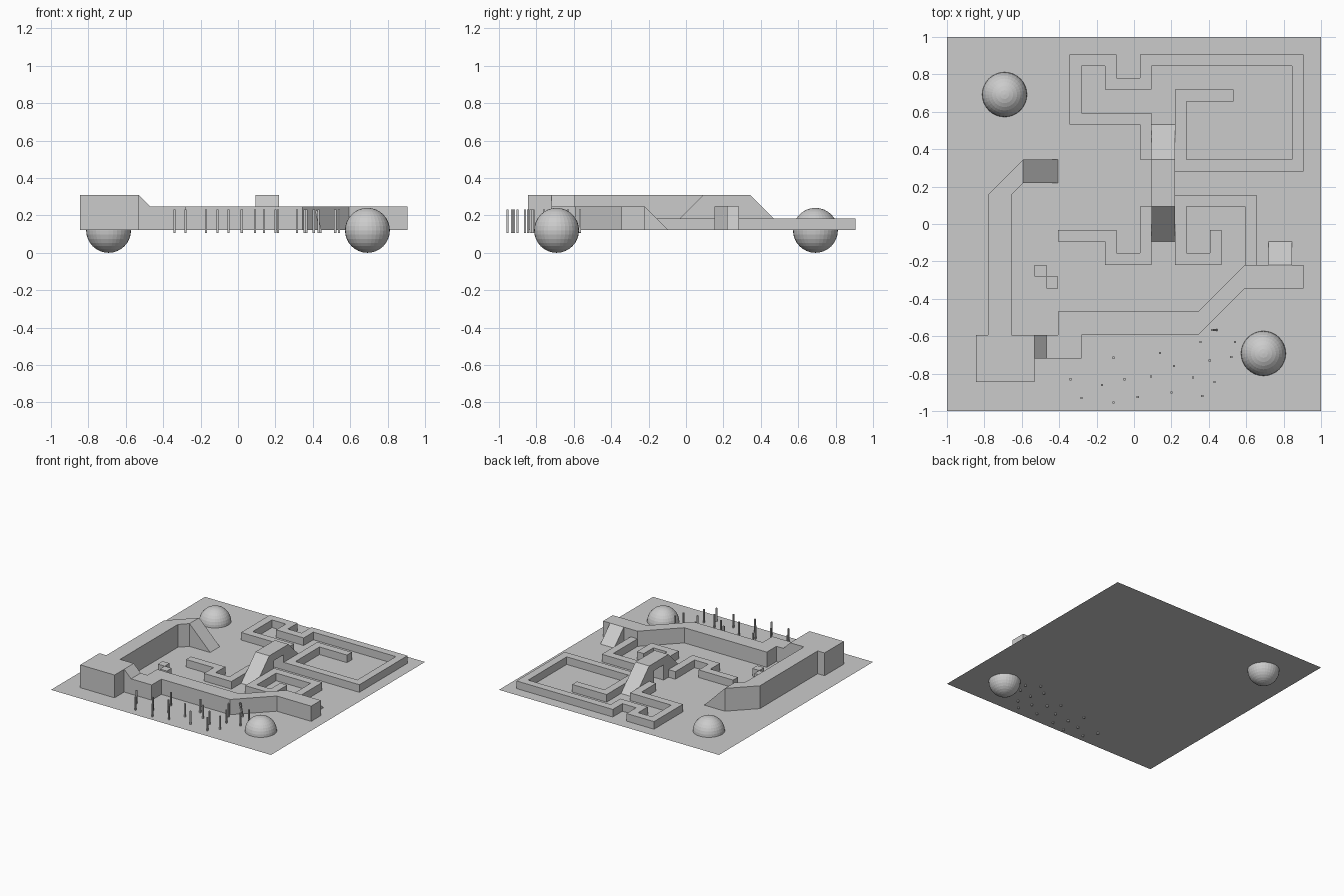
import bpy, bmesh, math
from mathutils import Vector

if "Cube" in bpy.data.objects:
    bpy.data.objects.remove(bpy.data.objects["Cube"])

U = 1 / 16          # layout grid cell
Z0 = 0.122          # ground level

stone = bpy.data.materials.new("plain grey")
stone.diffuse_color = (0.6, 0.6, 0.6, 1)
stone.use_nodes = True
stone.node_tree.nodes["Principled BSDF"].inputs["Base Color"].default_value = stone.diffuse_color


def finish(bm, name):
    bmesh.ops.recalc_face_normals(bm, faces=bm.faces)
    me = bpy.data.meshes.new(name)
    bm.to_mesh(me)
    bm.free()
    me.materials.append(stone)
    ob = bpy.data.objects.new(name, me)
    bpy.context.collection.objects.link(ob)
    return ob


def prism(name, pts, lo, hi, axis="z"):
    """Extrude a closed outline (grid units) along an axis from lo to hi."""
    def place(p, h):
        v = {"x": (h, p[0], p[1]), "y": (p[0], h, p[1]), "z": (p[0], p[1], h)}[axis]
        return Vector(v) * U + Vector((0, 0, Z0))
    bm = bmesh.new()
    a = [bm.verts.new(place(p, lo)) for p in pts]
    b = [bm.verts.new(place(p, hi)) for p in pts]
    bm.faces.new(a)
    bm.faces.new(b)
    n = len(pts)
    for i in range(n):
        j = (i + 1) % n
        bm.faces.new((a[i], a[j], b[j], b[i]))
    bmesh.ops.recalc_face_normals(bm, faces=bm.faces)
    # drop the faces lying on the ground
    under = [f for f in bm.faces if all(abs(v.co.z - Z0) < 1e-5 for v in f.verts)]
    bmesh.ops.delete(bm, geom=under, context="FACES")
    return finish(bm, name)


def ribbon(name, path, half=0.5, height=1):
    """Wall of constant width following a right-angled centre line."""
    P = [Vector(p) for p in path]
    left, right = [], []
    for i, p in enumerate(P):
        normals = []
        for a, b in ((i - 1, i), (i, i + 1)):
            if a >= 0 and b < len(P):
                d = (P[b] - P[a]).normalized()
                normals.append(Vector((-d.y, d.x)))
        off = sum(normals, Vector((0, 0))) * half
        left.append(p + off)
        right.append(p - off)
    return prism(name, [tuple(q) for q in left + right[::-1]], 0, height)


# ground sheet
bm = bmesh.new()
bm.faces.new([bm.verts.new((x, y, Z0)) for x, y in ((-1, -1), (1, -1), (1, 1), (-1, 1))])
finish(bm, "ground_sheet")

# low walls
ribbon("low_wall_back", [(1, 5.5), (1, 9), (-5, 9), (-5, 14), (-2, 14), (-2, 12), (1, 12),
                         (1, 14), (14, 14), (14, 5), (4, 5), (4, 11), (8.5, 11)])
ribbon("low_wall_right", [(7, -0.5), (7, -3), (4, -3), (4, 2), (10, 2), (10, -3.5)])
ribbon("low_wall_left", [(-6.5, -1), (-2, -1), (-2, -3), (1, -3), (1, 1.5)])

# small blocks
for i, (x, y) in enumerate(((-8, -4), (-7, -5))):
    ribbon(f"small_block_{i}", [(x - 0.5, y), (x + 0.5, y)])

# tall raised walkway with its ramps
prism("tall_walkway", [(-9.5, 5.5), (-12.5, 2.5), (-12.5, -9.5), (-13.5, -9.5), (-13.5, -13.5),
                       (-8.5, -13.5), (-8.5, -9.5), (-10.5, -9.5), (-10.5, 2.5), (-9.5, 3.5)], 0, 3)
prism("tall_walkway_ramp", [(-9.5, 0), (-6.5, 0), (-9.5, 3)], 3.5, 5.5, "y")
prism("linking_ramp", [(-8.5, 0), (-7.5, 0), (-7.5, 2), (-8.5, 3)], -11.5, -9.5, "y")

# middle-height walkway with its ramp
prism("middle_walkway", [(-7.5, -11.5), (-4.5, -11.5), (-4.5, -9.5), (5.5, -9.5), (9.5, -5.5),
                         (14.5, -5.5), (14.5, -3.5), (9.5, -3.5), (5.5, -7.5), (-6.5, -7.5),
                         (-6.5, -9.5), (-7.5, -9.5)], 0, 2)
prism("middle_walkway_ramp", [(-3.5, 0), (-1.5, 0), (-3.5, 2)], 11.5, 13.5, "x")

# bridge with a passage underneath
prism("bridge", [(-1.5, 0), (1.5, 3), (5.5, 3), (8.5, 0), (4.5, 0), (4.5, 2), (2.5, 2), (2.5, 0)],
      1.5, 3.5, "x")

# corner balls
for name, s in (("ball_back", -1), ("ball_front", 1)):
    bpy.ops.mesh.primitive_uv_sphere_add(segments=32, ring_count=16, radius=0.12,
                                         location=(0.692 * s, -0.692 * s, 0.12))
    ob = bpy.context.object
    ob.name = name
    ob.data.materials.append(stone)

# thin stakes poking through the ground
stakes = [(-.34, -.83), (-.28, -.93), (-.17, -.86), (-.11, -.955), (-.11, -.715), (-.05, -.83),
          (.02, -.925), (.09, -.815), (.14, -.69), (.215, -.76), (.20, -.90), (.315, -.82),
          (.355, -.63), (.365, -.92), (.405, -.73), (.43, -.845), (.52, -.71), (.54, -.63)]


def stake(name, x, y, tilt=0):
    bpy.ops.mesh.primitive_cube_add(size=1, location=(x, y, 0.168), rotation=(0, tilt, 0))
    ob = bpy.context.object
    ob.name = name
    ob.scale = (0.011, 0.011, 0.126)
    ob.data.materials.append(stone)


for i, (x, y) in enumerate(stakes):
    stake(f"stake_{i}", x, y)
stake("leaning_stake", .43, -.567, math.radians(-12))
